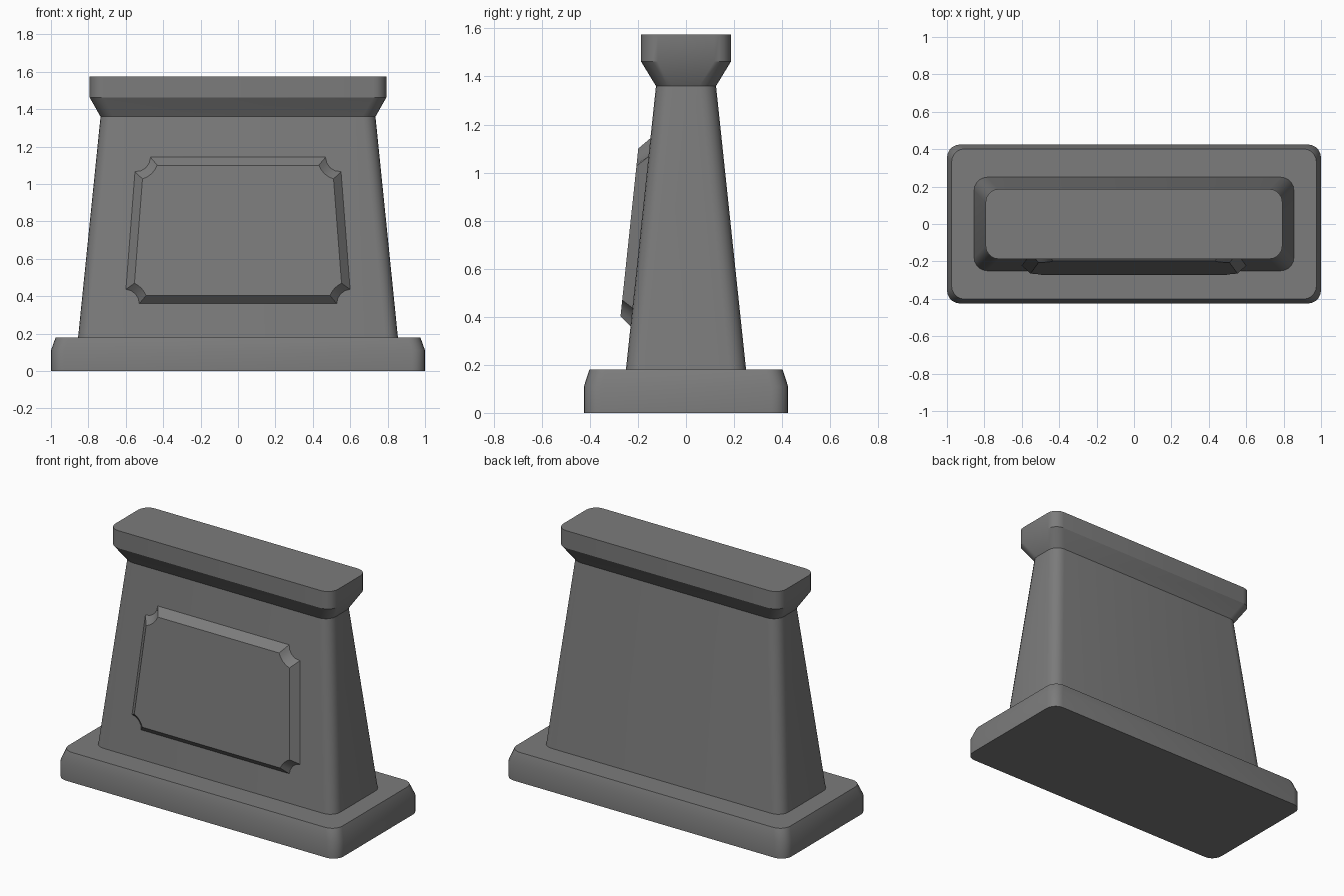
import bpy, bmesh, math

if "Cube" in bpy.data.objects:
    bpy.data.objects.remove(bpy.data.objects["Cube"])

stone = bpy.data.materials.new("grey stone")
stone.diffuse_color = (0.2, 0.2, 0.2, 1)
stone.use_nodes = True
stone.node_tree.nodes["Principled BSDF"].inputs["Base Color"].default_value = stone.diffuse_color


def loft(name, rings):
    """Skin a stack of equal-length closed rings and cap both ends."""
    bm = bmesh.new()
    loops = [[bm.verts.new(p) for p in ring] for ring in rings]
    n = len(loops[0])
    for a, b in zip(loops, loops[1:]):
        for i in range(n):
            j = (i + 1) % n
            bm.faces.new((a[i], a[j], b[j], b[i]))
    bm.faces.new(loops[0][::-1])
    bm.faces.new(loops[-1])
    bmesh.ops.recalc_face_normals(bm, faces=bm.faces)
    mesh = bpy.data.meshes.new(name)
    bm.to_mesh(mesh)
    bm.free()
    mesh.materials.append(stone)
    obj = bpy.data.objects.new(name, mesh)
    bpy.context.collection.objects.link(obj)
    bpy.ops.object.select_all(action='DESELECT')
    obj.select_set(True)
    bpy.context.view_layer.objects.active = obj
    bpy.ops.object.shade_smooth_by_angle(angle=math.radians(30))
    return obj


def rounded(hx, hy, z, r=0.07, seg=5):
    """Rectangle with rounded corners at height z."""
    pts = []
    for k, (sx, sy) in enumerate([(1, 1), (-1, 1), (-1, -1), (1, -1)]):
        for i in range(seg + 1):
            a = math.pi / 2 * (k + i / seg)
            pts.append((sx * (hx - r) + r * math.cos(a),
                        sy * (hy - r) + r * math.sin(a), z))
    return pts


# Plinth with chamfered upper edge
loft("base", [rounded(1.0, 0.425, 0), rounded(1.0, 0.425, 0.11),
              rounded(0.975, 0.402, 0.18)])

# Tapered body
loft("body", [rounded(0.855, 0.25, 0.18), rounded(0.735, 0.125, 1.36)])

# Flared cap
loft("cap", [rounded(0.735, 0.125, 1.36), rounded(0.793, 0.187, 1.462),
             rounded(0.793, 0.187, 1.575)])


def front_y(z):
    return -0.25 + (z - 0.18) * 0.125 / 1.18


def panel(inset, r, lift, seg=4):
    """Trapezoid outline with scooped corners, lying on the sloping front."""
    corners = [(0.605, 0.36), (0.545, 1.143), (-0.545, 1.143), (-0.605, 0.36)]
    pts = []
    for k, (cx, cz) in enumerate(corners):
        # the scoop stays centred on the outer corner; inset trims its ends
        t = math.asin(inset / r)
        lean = 0.076
        start, end = [(math.pi, math.pi / 2 + lean), (-math.pi / 2 + lean, -math.pi),
                      (0, -math.pi / 2 - lean), (math.pi / 2 - lean, 0)][k]
        # all scoops run clockwise while the outline runs counter-clockwise
        for i in range(seg + 1):
            a = start - t + (end - start + 2 * t) * i / seg
            x, z = cx + r * math.cos(a), cz + r * math.sin(a)
            pts.append((x, front_y(z) - lift, z))
    return pts


# Raised front panel with bevelled border
loft("front_panel", [panel(0, 0.077, -0.01), panel(0, 0.077, 0),
                     panel(0.043, 0.121, 0.046)])
